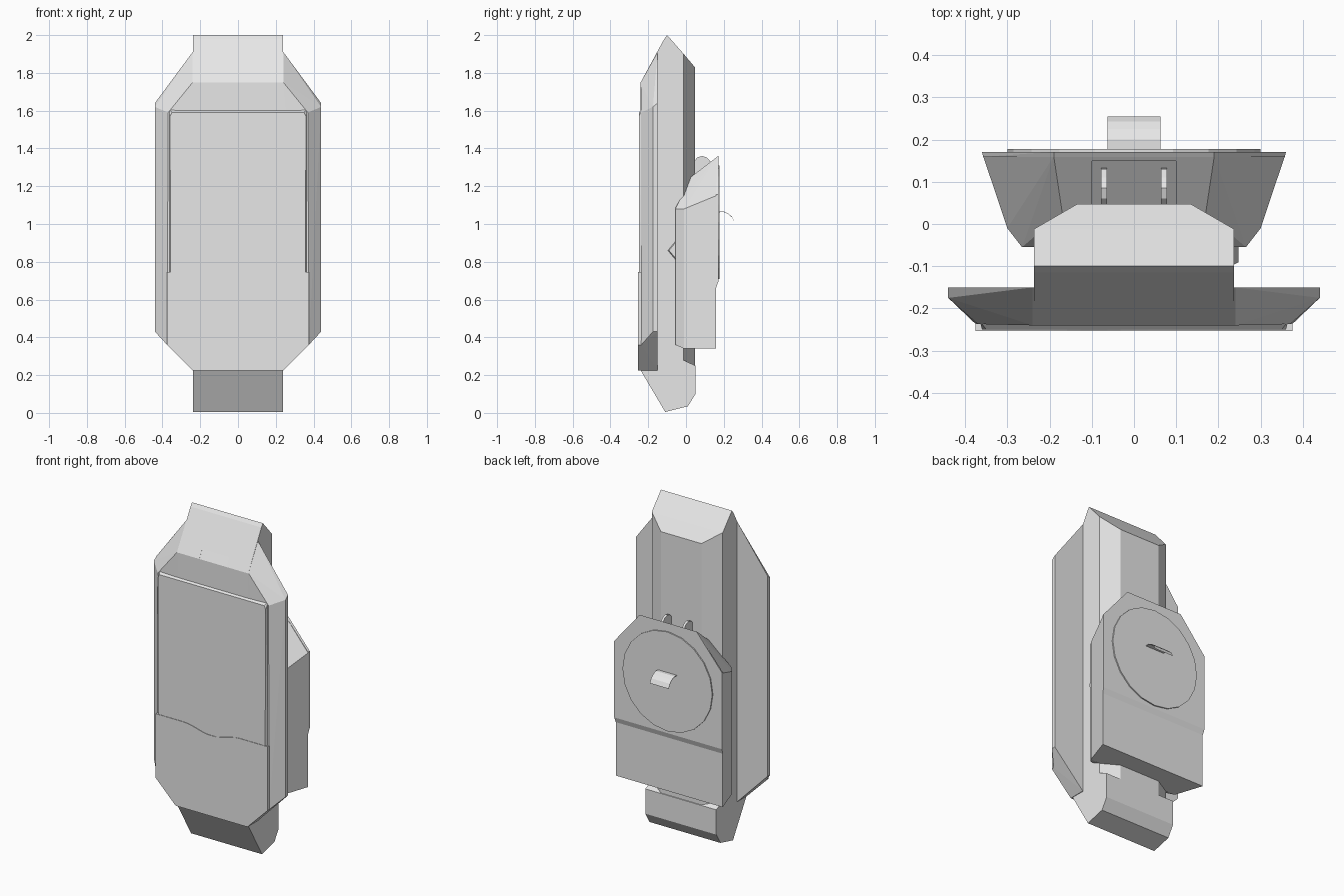
import bpy, bmesh, math
from mathutils import Vector, Matrix

cube = bpy.data.objects.get("Cube")
if cube:
    bpy.data.objects.remove(cube, do_unlink=True)

grey = bpy.data.materials.new("light grey")
grey.use_nodes = True
grey.diffuse_color = (0.8, 0.8, 0.8, 1)
grey.node_tree.nodes["Principled BSDF"].inputs["Base Color"].default_value = (0.8, 0.8, 0.8, 1)


def finish(name, bm):
    bmesh.ops.recalc_face_normals(bm, faces=bm.faces)
    mesh = bpy.data.meshes.new(name)
    bm.to_mesh(mesh)
    bm.free()
    mesh.materials.append(grey)
    obj = bpy.data.objects.new(name, mesh)
    bpy.context.collection.objects.link(obj)
    return obj


def mirrored_hull(name, half_points):
    """Faceted solid around points given for the +x half."""
    bm = bmesh.new()
    for x, y, z in half_points:
        for side in (1, -1):
            bm.verts.new((x * side, y, z))
    bmesh.ops.convex_hull(bm, input=bm.verts)
    bmesh.ops.dissolve_limit(bm, angle_limit=math.radians(1), verts=bm.verts, edges=bm.edges)
    return finish(name, bm)


def prism(name, outline, offset):
    """Flat outline pushed along an offset vector."""
    bm = bmesh.new()
    face = bm.faces.new([bm.verts.new(p) for p in outline])
    extruded = bmesh.ops.extrude_face_region(bm, geom=[face])["geom"]
    moved = [v for v in extruded if isinstance(v, bmesh.types.BMVert)]
    bmesh.ops.translate(bm, verts=moved, vec=offset)
    return finish(name, bm)


def mirrored_outline(half, y):
    return [(x, y, z) for x, z in half] + [(-x, y, z) for x, z in reversed(half)]


def cut(target, name, size, centre, tilt):
    """Subtract a tilted box."""
    bm = bmesh.new()
    bmesh.ops.create_cube(bm, size=1)
    matrix = Matrix.Translation(centre) @ Matrix.Rotation(tilt, 4, "X") @ Matrix.Diagonal((*size, 1))
    bmesh.ops.transform(bm, matrix=matrix, verts=bm.verts)
    cutter = finish(name, bm)
    cutter.hide_render = True
    cutter.hide_viewport = True
    mod = target.modifiers.new("pocket", "BOOLEAN")
    mod.operation = "DIFFERENCE"
    mod.solver = "EXACT"
    mod.object = cutter


# Central column with chamfered back edges
W = 0.237
column = mirrored_hull("central_column", [
    (W, -0.24, 0.225), (W, -0.24, 1.75), (W, -0.115, 1.98), (W, -0.1, 2.0),
    (W, -0.012, 1.9), (0.135, 0.047, 1.83),
    (W, -0.012, 0.2), (0.135, 0.047, 0.2), (W, -0.11, 0.1)])
slope = math.atan2(0.125, 0.23)
cut(column, "notch_cutter", (0.18, 0.024, 0.06), Vector((0, -0.226, 1.772)), -slope)

# Square foot below the chamfers
mirrored_hull("foot_block", [
    (W, -0.24, 0.225), (W, -0.11, 0.005), (W, 0.01, 0.035), (W, 0.05, 0.1),
    (W, 0.05, 0.25), (W, -0.015, 0.28), (W, -0.2, 0.28)])

# Wide front shell
mirrored_hull("front_shell", [
    (0.24, -0.15, 0.225), (0.44, -0.15, 0.43), (0.44, -0.15, 1.64), (0.24, -0.15, 1.91),
    (0.44, -0.175, 0.43), (0.44, -0.175, 1.62),
    (0.24, -0.237, 0.225), (0.375, -0.237, 0.36), (0.37, -0.237, 1.59), (0.24, -0.24, 1.75)])

# Raised front panel with a bevelled rim
mirrored_hull("front_panel", [
    (0.365, -0.23, 0.5), (0.365, -0.23, 1.61),
    (0.355, -0.25, 0.5), (0.36, -0.25, 1.57), (0.35, -0.25, 1.59)])

# Lower front plate with a dipped top edge
dip = [(0.19 * (1 - i / 6), 0.71 + 0.035 * (0.5 - 0.5 * math.cos(math.pi * (1 - i / 6)))) for i in range(6)]
lower_half = [(0.24, 0.225), (0.36, 0.345), (0.375, 0.36), (0.375, 0.745)] + dip
prism("lower_front_plate", mirrored_outline(lower_half, -0.253), (0, 0.02, 0))

# Back housing, widening to the rear
housing = mirrored_hull("back_housing", [
    (0.357, 0.16, 0.34), (0.357, 0.16, 1.15), (0.19, 0.16, 1.352),
    (0.30, -0.01, 0.34), (0.30, -0.01, 1.08), (0.17, 0.027, 1.25),
    (0.265, -0.055, 0.36), (0.265, -0.055, 1.08), (0.16, -0.055, 1.11)])
cut(housing, "slot_cutter", (0.2, 0.15, 0.06), Vector((0, 0.085, 1.305)), math.atan2(0.102, 0.133))

# Rear cover over the upper part of the housing
mirrored_hull("rear_cover", [
    (0.357, 0.159, 0.66), (0.36, 0.171, 0.695), (0.357, 0.159, 1.155), (0.36, 0.171, 1.157),
    (0.19, 0.159, 1.352), (0.19, 0.171, 1.36)])

# Thin round disc on the cover
bm = bmesh.new()
bmesh.ops.create_cone(bm, cap_ends=True, segments=20, radius1=0.3, radius2=0.3, depth=0.01)
bmesh.ops.rotate(bm, verts=bm.verts, matrix=Matrix.Rotation(math.pi / 2, 3, "X"))
bmesh.ops.translate(bm, verts=bm.verts, vec=(0, 0.173, 1.01))
finish("rear_disc", bm)

# Curved tab standing out of the disc
tab = [(0.176, 1.065), (0.2, 1.066), (0.225, 1.055), (0.243, 1.038), (0.255, 1.015)]
tab_outline = [(-0.063, y, z) for y, z in tab] + [(-0.063, y, z - 0.003) for y, z in reversed(tab)]
prism("disc_tab", tab_outline, (0.126, 0, 0))

# Pair of rounded fins in the slot
fin = [(0.03, 1.21), (0.04, 1.33), (0.06, 1.352), (0.085, 1.36), (0.11, 1.352), (0.13, 1.33), (0.135, 1.28)]
for side, label in ((1, "left"), (-1, "right")):
    prism(label + "_fin", [(side * 0.078, y, z) for y, z in fin], (-side * 0.014, 0, 0))

# Small wedge on the left flank
prism("side_wedge", [(0.23, -0.1, 0.86), (0.23, -0.05, 0.8), (0.23, -0.05, 0.92)], (0.018, 0.01, 0))
